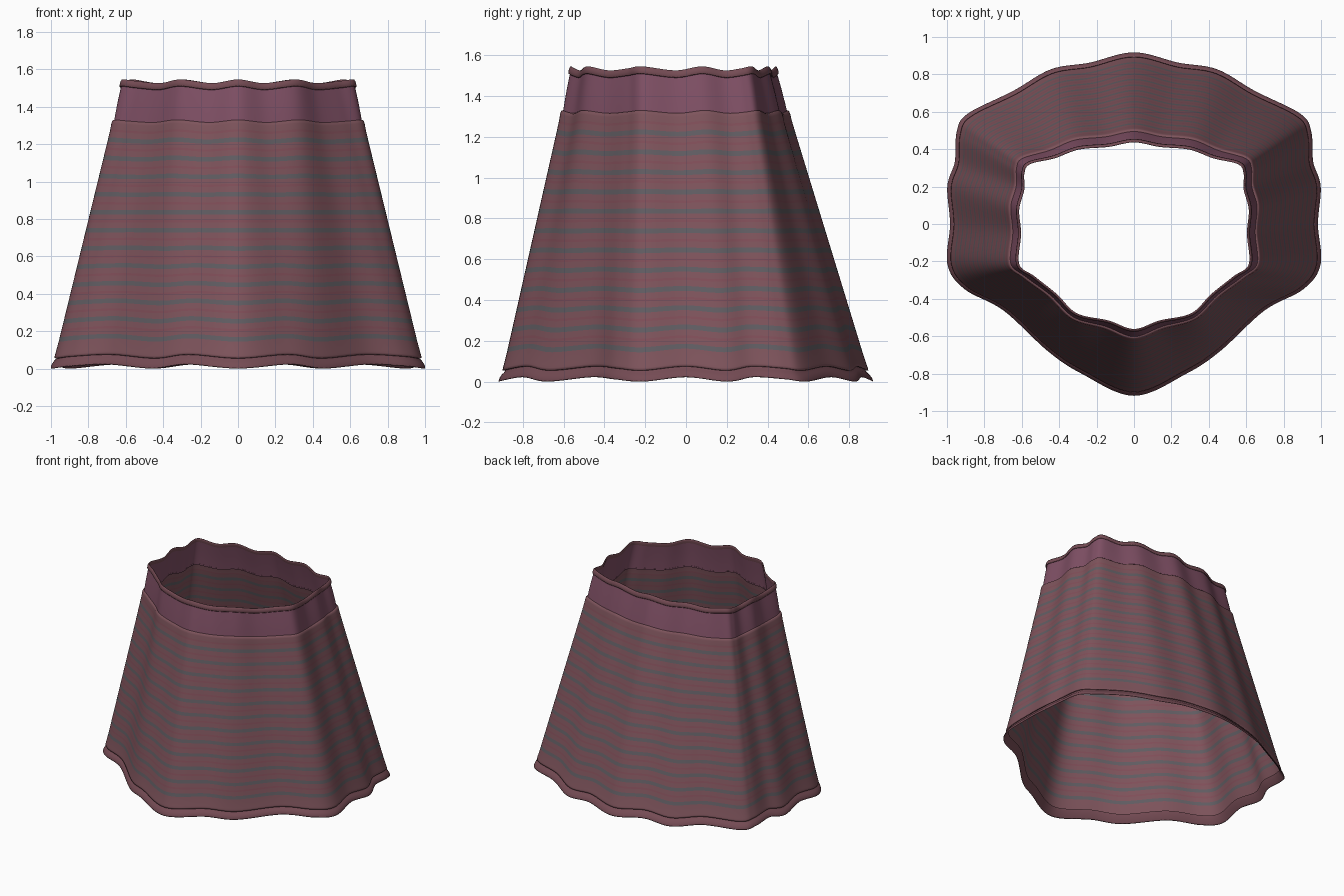
import bpy, math
from mathutils import Vector

if "Cube" in bpy.data.objects:
    bpy.data.objects.remove(bpy.data.objects["Cube"])

# Half outline from back centre to front centre: hem x, y, waist x, y, fold height
HALF = [
    (0, .905, 0, .45, 1), (.235, .85, .14, .425, -1), (.44, .815, .30, .41, 1),
    (.64, .70, .43, .362, -1), (.88, .58, .565, .328, 1), (.935, .49, .597, .275, 0),
    (.945, .33, .597, .19, -1), (.985, .20, .625, .08, 1), (.97, 0, .615, -.05, -1),
    (.985, -.21, .625, -.215, 1), (.90, -.335, .54, -.285, 0), (.69, -.45, .42, -.38, -1),
    (.45, -.67, .31, -.485, 1), (.27, -.79, .14, -.525, -1), (0, -.905, 0, -.572, 1),
]
RING = HALF + [(-a, b, -c, d, e) for a, b, c, d, e in HALF[-2:0:-1]]
SUB = 8
WAIST_Z = 1.5
WAVE = .011


def smooth_ring(pts):
    """Closed Catmull-Rom curve through the outline points."""
    out, n = [], len(pts)
    for i in range(n):
        p = [Vector(pts[(i + k) % n]) for k in (-1, 0, 1, 2)]
        for s in range(SUB):
            t = s / SUB
            out.append(.5 * (2 * p[1] + (p[2] - p[0]) * t
                             + (2 * p[0] - 5 * p[1] + 4 * p[2] - p[3]) * t * t
                             + (3 * p[1] - p[0] - 3 * p[2] + p[3]) * t ** 3))
    return out


COLS = smooth_ring(RING)
N = len(COLS)


def ring_at(z, off):
    """Outline at height z, pushed outward by off; folds dip at the hem, rise at the waist."""
    t = z / WAIST_Z
    wave = WAVE * (1.85 * t - 1)
    xy = [Vector((c[0] + (c[2] - c[0]) * t, c[1] + (c[3] - c[1]) * t)) for c in COLS]
    pts = []
    for i in range(N):
        d = (xy[(i + 1) % N] - xy[i - 1]).normalized()
        p = xy[i] + Vector((-d.y, d.x)) * off
        pts.append((p.x, p.y, z + wave * COLS[i][4]))
    return pts


def material(name, rgb):
    m = bpy.data.materials.new(name)
    m.diffuse_color = (*rgb, 1)
    m.use_nodes = True
    m.node_tree.nodes["Principled BSDF"].inputs["Base Color"].default_value = m.diffuse_color
    return m


def sheet(name, profile, mats, row_mats=None):
    """Loft a (z, offset) profile around the outline."""
    verts = [v for z, o in profile for v in ring_at(z, o)]
    faces = [(r * N + i, r * N + N + i, r * N + N + (i + 1) % N, r * N + (i + 1) % N)
             for r in range(len(profile) - 1) for i in range(N)]
    me = bpy.data.meshes.new(name)
    me.from_pydata(verts, [], faces)
    for m in mats:
        me.materials.append(m)
    for f in me.polygons:
        f.use_smooth = True
        if row_mats:
            f.material_index = row_mats[f.index // N]
    ob = bpy.data.objects.new(name, me)
    bpy.context.collection.objects.link(ob)
    return ob


# The outline runs clockwise, so (-dy, dx) is its outward normal
cloth = material("cloth", (.208, .088, .106))
teal = material("teal_stripe", (.118, .108, .122))
red = material("red_stripe", (.215, .076, .098))
band = material("band_cloth", (.215, .08, .13))
trim = material("trim_cloth", (.18, .072, .09))


def flare(z):
    """Body widens slightly towards the hem."""
    return .008 * max(0, 1 - z / 1.2)


# Striped body with rolled lower and upper edges
prof = [(.072, -.006), (.064, .002), (.066, .009), (.078, .010), (.09, .009)]
rows = [0] * 4
for k in range(12):
    z = .165 + k * .0958
    prof += [(h, flare(h)) for h in (z - .012, z + .012, z + .042, z + .054)]
    rows += [0, 1, 0, 2]
prof += [(1.305, .002), (1.318, .001), (1.323, -.004), (1.322, -.010)]
rows += [0] * 4
sheet("skirt_body", prof, [cloth, teal, red], rows)

# Plain waistband set slightly inside the body
sheet("waistband", [(1.31, -.010), (1.36, -.007), (1.43, -.004), (1.505, -.003)], [band])

# Thin rolled rim on the waistband
sheet("waist_rim", [(1.505, -.003), (1.499, .002), (1.504, .006), (1.518, .007),
                    (1.53, .006), (1.536, .002), (1.535, -.003), (1.525, -.005),
                    (1.505, -.004)], [trim])

# Flared hem ruffle under the body
sheet("hem_ruffle", [(.074, -.006), (.062, -.004), (.053, .001), (.044, .009),
                     (.030, .015), (.016, .017), (.011, .016), (.016, .012), (.03, .006),
                     (.05, -.004), (.072, -.008)], [trim])
